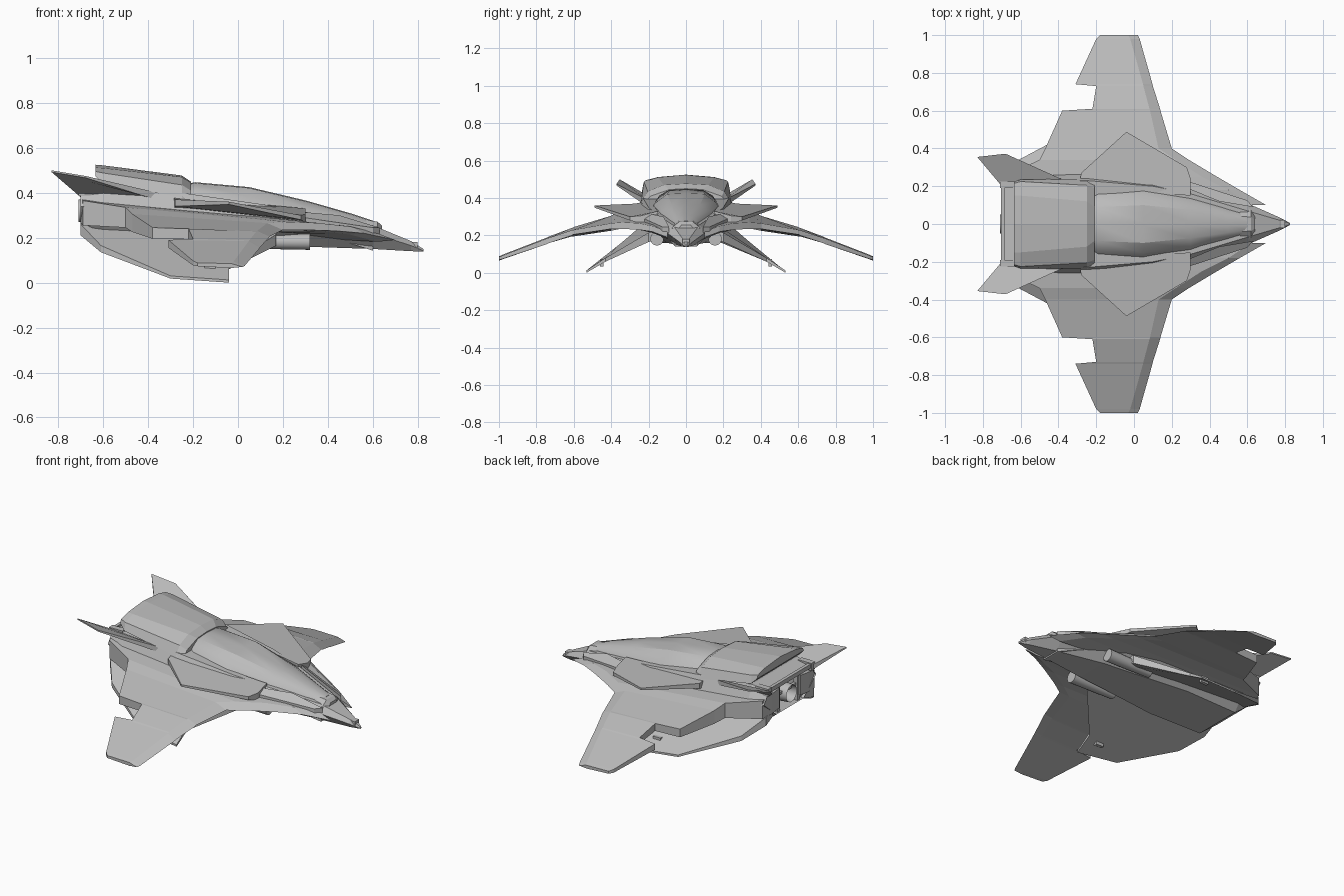
import bpy, bmesh, math
from mathutils import Matrix, Vector

if "Cube" in bpy.data.objects:
    bpy.data.objects.remove(bpy.data.objects["Cube"])


def make_material(name, grey):
    m = bpy.data.materials.new(name)
    m.use_nodes = True
    m.diffuse_color = (grey, grey, grey, 1)
    m.node_tree.nodes["Principled BSDF"].inputs["Base Color"].default_value = (grey, grey, grey, 1)
    return m


hull_grey = make_material("hull grey", 0.5)


def finish(name, bm, mirror=False, smooth=False):
    bmesh.ops.recalc_face_normals(bm, faces=bm.faces)
    mesh = bpy.data.meshes.new(name)
    bm.to_mesh(mesh)
    bm.free()
    mesh.materials.append(hull_grey)
    ob = bpy.data.objects.new(name, mesh)
    bpy.context.collection.objects.link(ob)
    if mirror:
        mod = ob.modifiers.new("mirror", 'MIRROR')
        mod.use_axis = (False, True, False)
    if smooth:
        bpy.ops.object.select_all(action='DESELECT')
        ob.select_set(True)
        bpy.context.view_layer.objects.active = ob
        bpy.ops.object.shade_smooth_by_angle(angle=math.radians(30))
    return ob


def loft(rings):
    """Skin closed rings of equal length and cap both ends."""
    bm = bmesh.new()
    vs = [[bm.verts.new(p) for p in r] for r in rings]
    n = len(vs[0])
    for a, b in zip(vs, vs[1:]):
        for i in range(n):
            bm.faces.new((a[i], a[(i + 1) % n], b[(i + 1) % n], b[i]))
    bm.faces.new(vs[0])
    bm.faces.new(vs[-1])
    return bm


def symmetric(x, half):
    """Full ring at x from (y, z) points on the left half."""
    return [(x, y, z) for y, z in half] + [(x, -y, z) for y, z in reversed(half)]


def slab(outline):
    """Plate from x, y, top z and thickness points."""
    return loft([[(x, y, z) for x, y, z, t in outline],
                 [(x, y, z - t) for x, y, z, t in outline]])


def box(name, lo, hi, mirror=False):
    bm = bmesh.new()
    lo, hi = Vector(lo), Vector(hi)
    bmesh.ops.create_cube(bm, size=1, matrix=Matrix.Translation((lo + hi) / 2) @ Matrix.Diagonal((*(hi - lo), 1)))
    return finish(name, bm, mirror)


def tube(name, x0, x1, y, z, r0, r1, mirror=False, hollow=0):
    bm = bmesh.new()
    m = Matrix.Translation(((x0 + x1) / 2, y, z)) @ Matrix.Rotation(math.pi / 2, 4, 'Y')
    bmesh.ops.create_cone(bm, cap_ends=True, segments=20, radius1=r0, radius2=r1, depth=x1 - x0, matrix=m)
    if hollow:
        bm.faces.ensure_lookup_table()
        cap = min(bm.faces, key=lambda f: f.calc_center_median().x)
        bmesh.ops.inset_region(bm, faces=[cap], thickness=r0 * 0.15)
        bmesh.ops.translate(bm, verts=cap.verts, vec=(hollow, 0, 0))
    return finish(name, bm, mirror, True)


# Fuselage with hollow engine bay
hull = [(-.70, .13, .24, .25, .34, .20, .41), (-.60, .15, .16, .27, .33, .22, .43),
        (-.25, .16, .16, .27, .30, .23, .40), (.10, .12, .16, .25, .265, .20, .35),
        (.30, .10, .16, .20, .255, .16, .315), (.60, .05, .15, .11, .22, .07, .255),
        (.77, .02, .14, .035, .165, .02, .185), (.825, .004, .138, .006, .142, .004, .15)]
bm = loft([symmetric(x, [(a, b), (c, d), (e, f)]) for x, a, b, c, d, e, f in hull])
rear = min(bm.faces, key=lambda f: f.calc_center_median().x)
bmesh.ops.inset_region(bm, faces=[rear], thickness=.025)
bmesh.ops.translate(bm, verts=rear.verts, vec=(.14, 0, 0))
finish("fuselage", bm)

# Engine, bay struts and rear frame
tube("engine_nozzle", -.71, -.55, 0, .32, .05, .065, hollow=.06)
box("engine_strut", (-.69, .085, .24), (-.66, .105, .40), True)
box("bay_bar", (-.68, -.2, .33), (-.66, .2, .345))
box("rear_top_bar", (-.705, -.21, .40), (-.685, .21, .425))
box("rear_frame_clip", (-.71, .19, .385), (-.62, .225, .43), True)

# Raised rear cowl
cowl = [(-.635, (0, .525), (.15, .512), (.215, .495), (.225, .475)),
        (-.60, (0, .522), (.15, .51), (.225, .488), (.235, .44)),
        (-.25, (0, .477), (.12, .47), (.205, .435), (.24, .38)),
        (-.21, (0, .45), (.09, .445), (.19, .41), (.235, .365))]
finish("rear_cowl", loft([symmetric(x, p[::-1]) for x, *p in cowl]))

# Canopy
canopy = [(-.235, .08, .435, .13, .40, .16), (-.19, .09, .443, .145, .41, .17),
          (.05, .10, .421, .155, .38, .18), (.30, .075, .362, .125, .33, .15),
          (.50, .045, .305, .075, .28, .09), (.60, .03, .272, .045, .262, .06)]
finish("canopy", loft([symmetric(x, [(c, b - .13), (c, b - .07), (m, zm), (a, b), (0.01, b + .004)])
                       for x, a, b, m, zm, c in canopy]), smooth=True)

# Nose collar, nose strips and tip block
finish("nose_collar", loft([symmetric(x, [(w, z - .08), (w, z - .03), (w * .5, z)])
                            for x, w, z in [(.56, .08, .28), (.62, .075, .272), (.64, .05, .255)]]))
box("nose_block", (.76, -.02, .15), (.80, .02, .18))
finish("nose_strip", slab([(.28, .19, .315, .05), (.29, .225, .29, .04), (.60, .125, .245, .03),
                           (.63, .09, .245, .03), (.45, .12, .30, .05)]), True)

# Main wings: y, leading x, ridge x, trailing x, leading z, ridge z, trailing z, trailing thickness
wing = [(.10, .70, .62, -.70, .19, .22, .39, .12), (.18, .56, .50, -.70, .22, .25, .38, .12),
        (.25, .44, .36, -.69, .23, .265, .365, .11), (.34, .29, .22, -.50, .235, .27, .335, .09),
        (.40, .20, .13, -.47, .235, .265, .305, .08), (.60, .14, .085, -.38, .205, .23, .245, .05),
        (.61, .138, .082, -.22, .20, .228, .24, .045), (.73, .10, .05, -.20, .16, .188, .195, .035),
        (.74, .098, .048, -.31, .155, .185, .19, .035), (.98, .03, -.02, -.20, .075, .093, .097, .02),
        (1.0, .02, -.03, -.18, .07, .085, .088, .015)]
finish("wing", loft([[(t, y, zt), (r, y, zr), (l, y, zl), (r, y, zr - .04 + y * .02), (t, y, zt - k)]
                     for y, l, r, t, zl, zr, zt, k in wing]), True)

# Shoulder plates above the wings
finish("shoulder_plate", slab([(-.29, .20, .385, .07), (-.28, .27, .37, .03), (-.04, .488, .36, .012),
                               (.28, .30, .30, .02), (.30, .24, .305, .04), (.30, .15, .33, .06)]), True)

# Upper tail fins
finish("upper_fin", slab([(-.70, .20, .41, .03), (-.83, .355, .50, .008), (-.68, .372, .475, .008),
                          (-.40, .245, .41, .03), (-.30, .20, .385, .03)]), True)

# Lower fins
finish("lower_fin", slab([(-.70, .23, .26, .05), (-.61, .34, .165, .03), (-.30, .505, .03, .012),
                          (-.04, .533, .012, .012), (-.04, .43, .08, .02), (.17, .20, .215, .05),
                          (.17, .13, .235, .05), (-.68, .13, .28, .05)]), True)
box("fin_sensor", (-.15, .44, .035), (-.10, .46, .075), True)

# Under-wing pods
tube("intake_pod", .02, .32, .155, .182, .03, .036, True)
